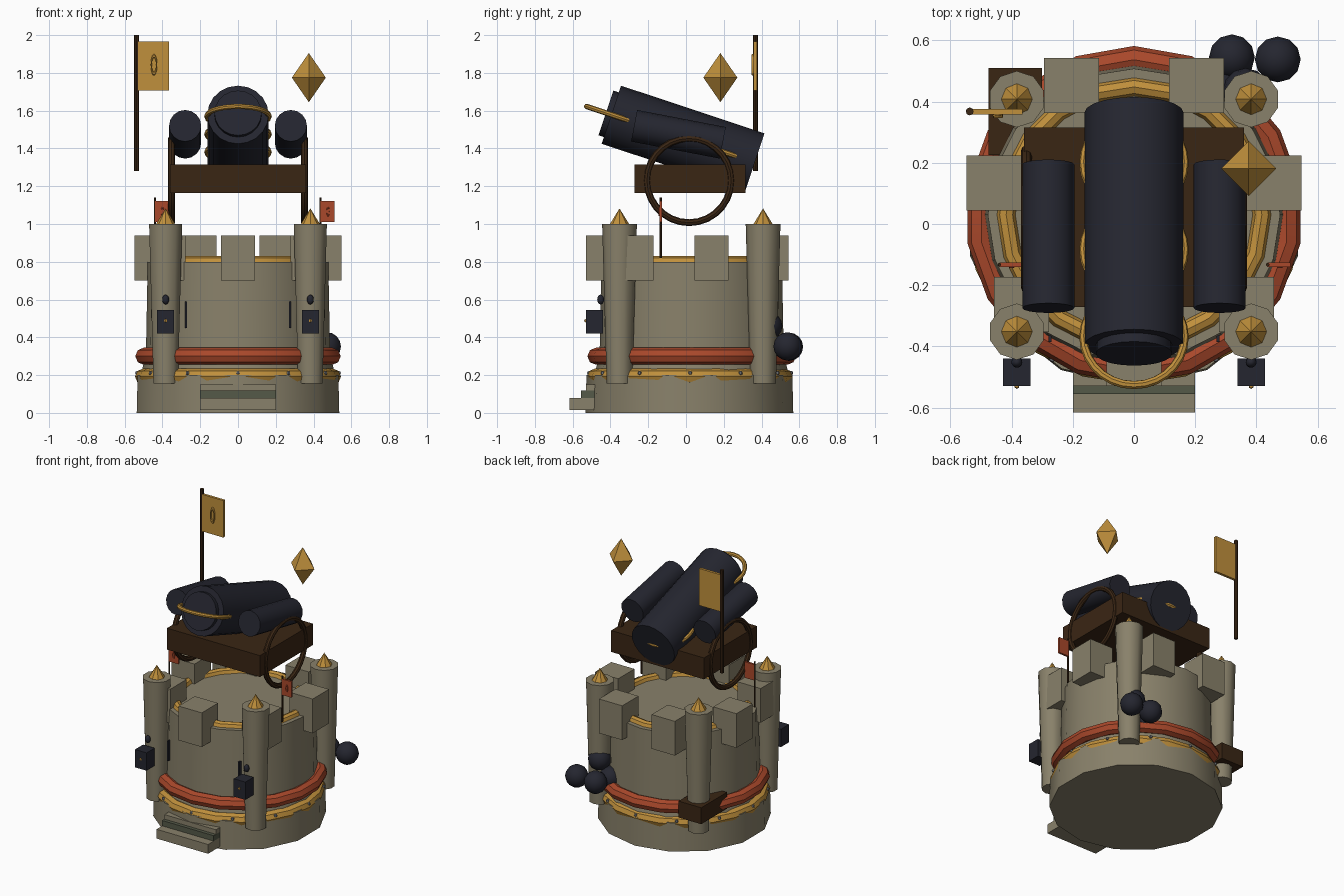
import bpy, math
from math import sin, cos, pi, radians
from mathutils import Vector, Matrix

if "Cube" in bpy.data.objects:
    bpy.data.objects.remove(bpy.data.objects["Cube"])


def mat(name, c):
    m = bpy.data.materials.new(name)
    m.diffuse_color = (*c, 1)
    m.use_nodes = True
    m.node_tree.nodes["Principled BSDF"].inputs["Base Color"].default_value = m.diffuse_color
    return m


STONE = mat("stone", (0.25, 0.22, 0.145))
GOLD = mat("gold", (0.53, 0.28, 0.045))
IRON = mat("dark iron", (0.018, 0.019, 0.029))
WOOD = mat("dark wood", (0.042, 0.019, 0.007))
RED = mat("red", (0.40, 0.065, 0.024))
MOSS = mat("mossy stone", (0.09, 0.10, 0.065))
STEEL = mat("steel", (0.18, 0.19, 0.21))
CY = 0.03  # fort centre in y


def finish(name, m, smooth=True):
    o = bpy.context.object
    o.name = name
    o.data.materials.append(m)
    if smooth:
        bpy.ops.object.shade_smooth_by_angle(angle=radians(40))
    return o


def box(name, m, lo, hi):
    c = [(a + b) / 2 for a, b in zip(lo, hi)]
    bpy.ops.mesh.primitive_cube_add(size=1, location=c)
    o = bpy.context.object
    o.scale = [b - a for a, b in zip(lo, hi)]
    bpy.ops.object.transform_apply(location=False, rotation=False, scale=True)
    return finish(name, m, False)


def cone(name, m, loc, r1, r2, h, n=16, rot=(0, 0, 0), smooth=True):
    bpy.ops.mesh.primitive_cone_add(vertices=n, radius1=r1, radius2=r2, depth=h,
                                    location=loc, rotation=rot)
    return finish(name, m, smooth)


def ring(name, m, loc, R, r, n=24, k=8, rot=(0, 0, 0)):
    bpy.ops.mesh.primitive_torus_add(major_radius=R, minor_radius=r, major_segments=n,
                                     minor_segments=k, location=loc, rotation=rot)
    return finish(name, m)


def ball(name, m, loc, r, seg=12, rings=8):
    bpy.ops.mesh.primitive_uv_sphere_add(radius=r, segments=seg, ring_count=rings, location=loc)
    return finish(name, m)


# Fort body and trim rings
cone("base", STONE, (0, 0.018, 0.1), 0.55, 0.545, 0.20, 14)
cone("base_collar", STONE, (0, CY, 0.22), 0.52, 0.50, 0.08, 16)
cone("fort_wall", STONE, (0, CY, 0.49), 0.49, 0.478, 0.62, 20)
ring("gold_base_band", GOLD, (0, 0.02, 0.192), 0.503, 0.042, 20)
ring("red_band", RED, (0, CY, 0.30), 0.507, 0.045, 18, rot=(0, 0, pi / 2))
ring("gold_top_band", GOLD, (0, CY, 0.80), 0.418, 0.03, 20)
for i in range(12):
    a = i * pi / 6
    ball("rivet", STEEL, (0.535 * cos(a), 0.022 + 0.535 * sin(a), 0.211), 0.011, 6, 4)

# Seven battlement blocks, all square to the axes
for i in range(7):
    a = -pi / 2 + i * 2 * pi / 7
    x, y = 0.47 * cos(a), CY + 0.47 * sin(a)
    box("battlement", STONE, (x - 0.09, y - 0.09, 0.70), (x + 0.09, y + 0.09, 0.94))

# Corner towers with gold spikes
for x in (-0.383, 0.383):
    for y in (-0.352, 0.408):
        cone("tower", STONE, (x, y, 0.577), 0.068, 0.092, 0.845, 10)
        cone("tower_spike", GOLD, (x, y, 1.04), 0.052, 0, 0.085, 8, smooth=False)

# Front lanterns and wall slits
for s in (-1, 1):
    x = s * 0.383
    box("lantern", IRON, (x - 0.045, -0.53, 0.42), (x + 0.045, -0.44, 0.545))
    ball("lantern_glow", GOLD, (x, -0.53, 0.488), 0.009, 6, 4)
    k = ball("lantern_knob", IRON, (x, -0.452, 0.60), 0.02)
    k.scale = (0.9, 0.9, 1.3)
    x = s * 0.275
    box("wall_slit", IRON, (x - 0.005, -0.385, 0.45), (x + 0.005, -0.35, 0.59))

# Front steps
box("lower_step", STONE, (-0.2, -0.617, 0.015), (0.2, -0.46, 0.08))
box("middle_step", MOSS, (-0.2, -0.555, 0.08), (0.2, -0.42, 0.118))
box("upper_step", STONE, (-0.2, -0.53, 0.118), (0.2, -0.38, 0.15))

# Cannonballs and crate at the back
for p in ((0.32, 0.545, 0.35), (0.47, 0.538, 0.352), (0.285, 0.43, 0.35), (0.365, 0.435, 0.46)):
    ball("cannonball", IRON, p, 0.075)
box("crate", WOOD, (-0.475, 0.225, 0.255), (-0.30, 0.51, 0.37))

# Carriage and wheels
box("carriage", WOOD, (-0.36, -0.272, 1.165), (0.36, 0.315, 1.315))
for x in (-0.352, 0.352):
    ring("wheel", WOOD, (x, 0.016, 1.23), 0.223, 0.018, 28, 8, (0, pi / 2, 0))

# Main barrel, pointing forward and up
T = radians(18.4)
d = Vector((0, -cos(T), sin(T)))
breech = Vector((0, 0.364, 1.326))
tilt = (pi / 2 - T, 0, 0)  # local z runs along the barrel
cone("main_barrel", IRON, breech + d * 0.4, 0.162, 0.162, 0.80, 20, tilt)
cone("muzzle", IRON, breech + d * 0.80, 0.125, 0.125, 0.06, 20, tilt)
for y in (-0.37, -0.085, 0.20):
    t = (0.364 - y) / cos(T)
    ring("barrel_hoop", GOLD, breech + d * t, 0.165, 0.014, 28, 8, (-T, 0, 0))

# Side barrels
for x in (-0.28, 0.28):
    cone("side_barrel", IRON, (x, -0.04, 1.475), 0.085, 0.085, 0.478, 16, (pi / 2 - 0.19, 0, 0))

# Large gold flag
cone("flag_pole", WOOD, (-0.537, 0.368, 1.64), 0.013, 0.013, 0.72, 8)
box("gold_flag", GOLD, (-0.53, 0.358, 1.708), (-0.365, 0.376, 1.967))
e = ring("flag_emblem", GOLD, (-0.445, 0.355, 1.843), 0.04, 0.009, 12, 6, (pi / 2, 0, 0))
e.scale = (0.35, 1.2, 1)

# Small red flags
for x in (-0.44, 0.437):
    cone("small_pole", WOOD, (x, -0.133, 0.98), 0.006, 0.006, 0.32, 6)
    box("red_flag", RED, (x, -0.14, 1.01), (x + 0.075, -0.126, 1.122))
    e = ring("small_emblem", RED, (x + 0.04, -0.141, 1.066), 0.018, 0.004, 10, 6, (pi / 2, 0, 0))
    e.scale = (0.4, 1.2, 1)

# Floating gold crystal: two four-sided pyramids
for s in (-1, 1):
    cone("crystal", GOLD, (0.375, 0.182, 1.775 + s * 0.065), 0.09 if s > 0 else 0,
         0 if s > 0 else 0.09, 0.13, 4, smooth=False)
